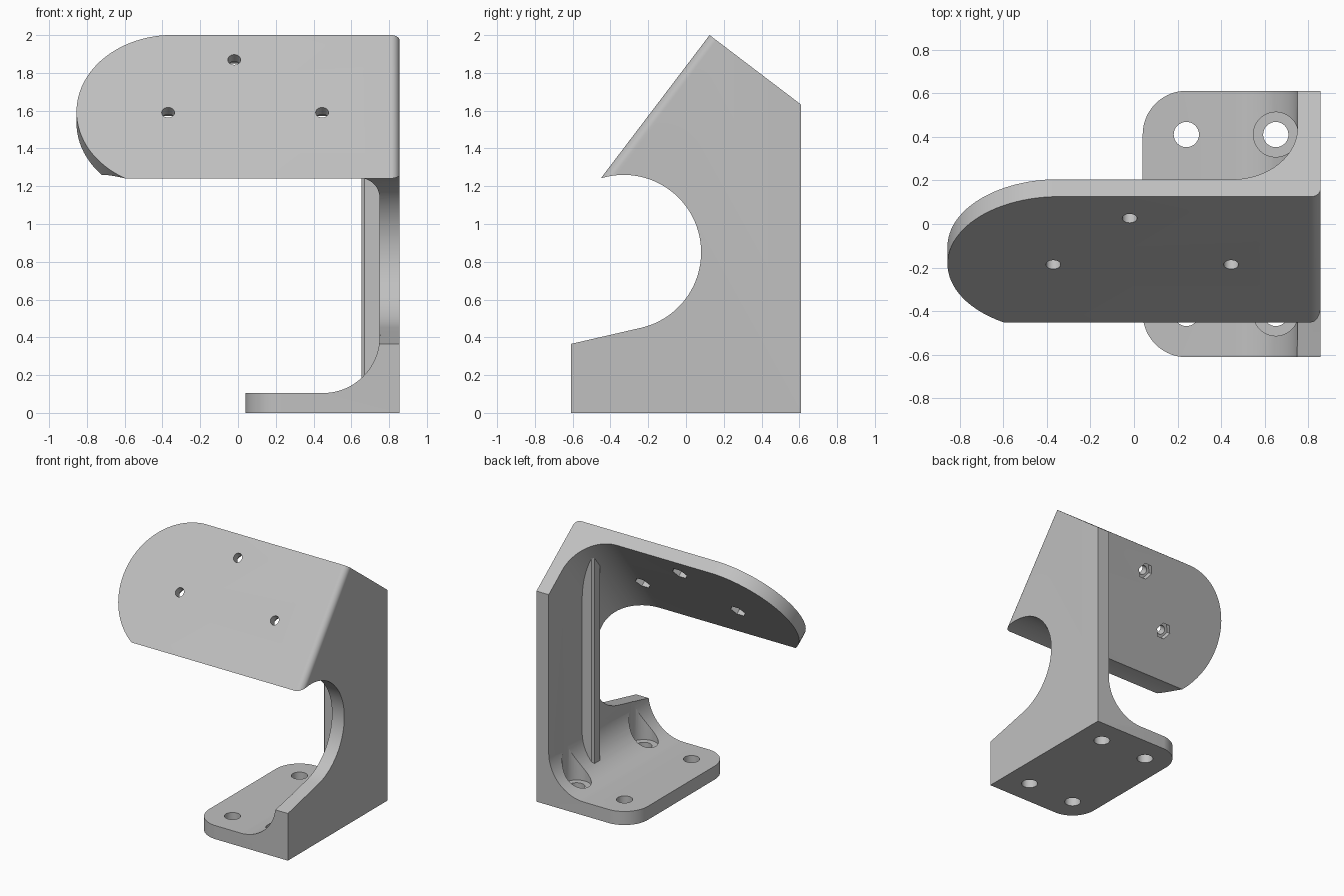
import bpy, bmesh, math
from mathutils import Vector

if "Cube" in bpy.data.objects:
    bpy.data.objects.remove(bpy.data.objects["Cube"], do_unlink=True)

grey = bpy.data.materials.new("light_grey")
grey.use_nodes = True
grey.diffuse_color = (0.53, 0.53, 0.53, 1)
grey.node_tree.nodes["Principled BSDF"].inputs["Base Color"].default_value = (0.53, 0.53, 0.53, 1)

# Tilted frame of the face plate: "up" runs along its slope, "inward" through its thickness
foot, top = Vector((0, -0.45, 1.243)), Vector((0, 0.125, 2.0))
up = (top - foot).normalized()
inward = Vector((0, up.z, -up.y))
length = (top - foot).length


def tilt(x, depth, s):
    return Vector((x, 0, 0)) + foot + up * s + inward * depth


def side_frame(u, v, w):
    return Vector((w, u, v))


def front_frame(u, v, w):
    return Vector((u, w, v))


def plan_frame(u, v, w):
    return Vector((u, v, w))


def tilt_face(u, v, w):
    return tilt(u, w, v)


def arc(cx, cy, r, start, end, n=24):
    angles = [math.radians(start + (end - start) * i / n) for i in range(n + 1)]
    return [(cx + r * math.cos(a), cy + r * math.sin(a)) for a in angles]


def ring(cx, cy, r, n=32):
    return arc(cx, cy, r, 0, 360, n)[:-1]


def prism(name, points, a, b, frame):
    """Extrude a 2D outline from a to b in the given frame."""
    bm = bmesh.new()
    low = [bm.verts.new(frame(u, v, a)) for u, v in points]
    high = [bm.verts.new(frame(u, v, b)) for u, v in points]
    bm.faces.new(low)
    bm.faces.new(high)
    for i in range(len(points)):
        j = (i + 1) % len(points)
        bm.faces.new((low[i], low[j], high[j], high[i]))
    bmesh.ops.recalc_face_normals(bm, faces=bm.faces)
    mesh = bpy.data.meshes.new(name)
    bm.to_mesh(mesh)
    bm.free()
    mesh.materials.append(grey)
    obj = bpy.data.objects.new(name, mesh)
    bpy.context.collection.objects.link(obj)
    return obj


def combine(obj, other, operation):
    """Apply a boolean and discard the helper."""
    mod = obj.modifiers.new("boolean", 'BOOLEAN')
    mod.object, mod.operation, mod.solver = other, operation, 'EXACT'
    bpy.context.view_layer.objects.active = obj
    bpy.ops.object.modifier_apply(modifier=mod.name)
    bpy.data.objects.remove(other, do_unlink=True)


# Upright wall, oversized and trimmed later
bracket = prism("bracket", [(-0.7, -0.1), (0.7, -0.1), (0.7, 2.1), (-0.7, 2.1)], 0.75, 0.95, side_frame)

# Base flange with a fillet up to the wall and rounded free corners
base = prism("base_flange", [(0, -0.05), (0.9, -0.05), (0.9, 0.405)]
             + arc(0.45, 0.405, 0.3, 0, -90) + [(0, 0.105)], -0.7, 0.7, front_frame)
base_outline = arc(0.24, 0.4105, 0.2, 90, 180) + arc(0.24, -0.4105, 0.2, 180, 270)
combine(base, prism("base_outline", base_outline + [(0.93, -0.6105), (0.93, 0.6105)],
                    -0.2, 0.6, plan_frame), 'INTERSECT')
combine(bracket, base, 'UNION')

# Sloping face plate with a fillet to the wall and a round free end
plate = prism("face_plate", [(-1, -0.05), (0.9, -0.05), (0.9, 0.4)]
              + arc(0.45, 0.4, 0.3, 0, -90) + [(-1, 0.1)], -0.2, length + 0.1, tilt)
end_radius = 0.51
end = arc(-0.345, length + 0.001 - end_radius, end_radius, 90, 270, 48)
combine(plate, prism("plate_outline", end + [(0.93, end[-1][1]), (0.93, end[0][1])],
                     -0.2, 0.6, tilt_face), 'INTERSECT')
combine(bracket, plate, 'UNION')

# Stiffening rib with chamfered edges
rib = prism("rib", [(0.8, 0.1), (0.67, 0.1), (0.655, 0.115), (0.655, 0.185), (0.67, 0.2), (0.8, 0.2)],
            0.05, 1.82, plan_frame)
combine(bracket, rib, 'UNION')

# Side silhouette with the round cut-out
brow, back = tilt(0, -0.1, length), tilt(0, (0.61 - top.y) / inward.y, length)
silhouette = [(-0.61, 0), (0.61, 0), (0.61, back.z), (brow.y, brow.z), (-0.55, 1.25)]
silhouette += arc(-0.33, 0.85, 0.41, 115, -77, 56) + [(-0.61, 0.365)]
combine(bracket, prism("silhouette", silhouette, -1.2, 1.0, side_frame), 'INTERSECT')

# Front plane and outer wall plane joined by a rounded edge
envelope = [(-1.1, 0)] + arc(0.81, 0.045, 0.045, -90, 0, 8) + [(0.855, 3), (-1.1, 3)]
combine(bracket, prism("envelope", envelope, -3, 2, tilt), 'INTERSECT')

# Mounting holes; the ones by the wall are counterbored
for y in (-0.41, 0.41):
    for x in (0.24, 0.65):
        combine(bracket, prism("base_hole", ring(x, y, 0.058), -0.1, 0.3, plan_frame), 'DIFFERENCE')
    combine(bracket, prism("counterbore", ring(0.65, y, 0.103), 0.098, 0.6, plan_frame), 'DIFFERENCE')

# Plate holes with hexagonal nut pockets behind
for x, s in ((-0.02, 0.787), (-0.37, 0.436), (0.445, 0.436)):
    combine(bracket, prism("plate_hole", ring(x, s, 0.034, 24), -0.1, 0.25, tilt_face), 'DIFFERENCE')
    combine(bracket, prism("nut_pocket", ring(x, s, 0.06, 6), 0.06, 0.25, tilt_face), 'DIFFERENCE')

# Smooth curved faces, keep edges crisp
bpy.ops.object.select_all(action='DESELECT')
bracket.select_set(True)
bpy.context.view_layer.objects.active = bracket
bpy.ops.object.shade_smooth_by_angle(angle=math.radians(25))
